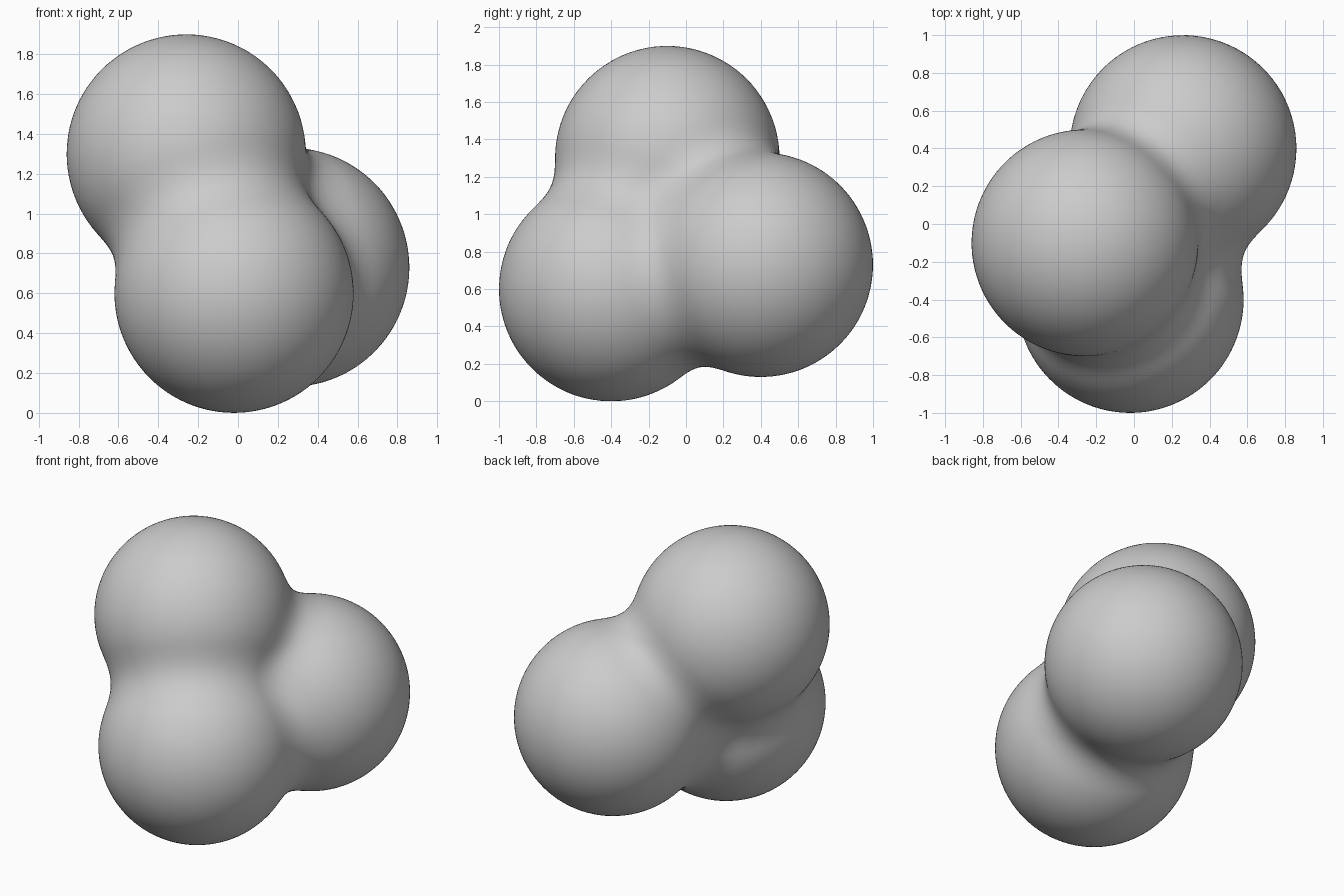
import bpy, bmesh
from mathutils import Vector

if "Cube" in bpy.data.objects:
    bpy.data.objects.remove(bpy.data.objects["Cube"])

# Three equal balls: low front, upper left, back right
RADIUS, BLEND = 0.6, 0.2
CENTRES = [Vector(c) for c in ((-0.02, -0.40, 0.60), (-0.26, -0.10, 1.30), (0.26, 0.40, 0.73))]
MIDDLE = sum(CENTRES, Vector()) / 3


def smooth_min(a, b):
    h = max(BLEND - abs(a - b), 0) / BLEND
    return min(a, b) - h * h * BLEND / 4


def distance(p):
    d = [(p - c).length - RADIUS for c in CENTRES]
    return smooth_min(smooth_min(d[0], d[1]), d[2])


def surface_point(direction):
    # March inward from outside, then stop on the blended skin
    t = 1.6
    for _ in range(60):
        d = distance(MIDDLE + direction * t)
        if d < 0.0005:
            break
        t -= d
    return MIDDLE + direction * t


# Blended cluster: a fine sphere shrunk onto the merged balls
bm = bmesh.new()
bmesh.ops.create_icosphere(bm, subdivisions=6, radius=1)
for v in bm.verts:
    v.co = surface_point(v.co.normalized())

# Even out the vertex spacing in the necks
bmesh.ops.smooth_vert(bm, verts=bm.verts, factor=0.3,
                      use_axis_x=True, use_axis_y=True, use_axis_z=True)
for f in bm.faces:
    f.smooth = True
mesh = bpy.data.meshes.new("blended_balls")
bm.to_mesh(mesh)
bm.free()
bpy.context.collection.objects.link(bpy.data.objects.new("blended_balls", mesh))
